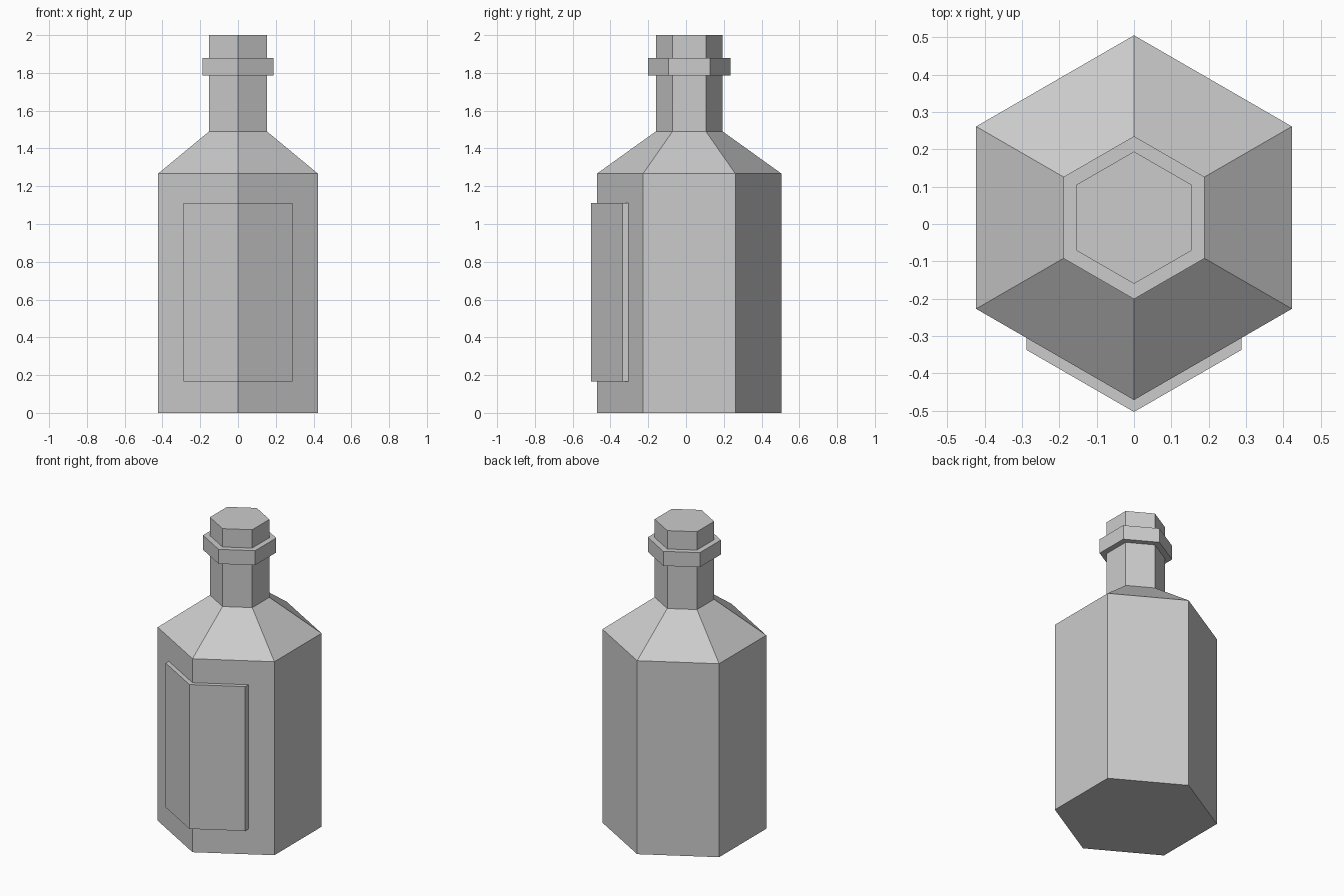
import bpy, bmesh, math

if "Cube" in bpy.data.objects:
    bpy.data.objects.remove(bpy.data.objects["Cube"])

CY = 0.017  # hexagon axis, offset so the label balances the depth


def finish(name, bm):
    bmesh.ops.recalc_face_normals(bm, faces=bm.faces)
    mesh = bpy.data.meshes.new(name)
    bm.to_mesh(mesh)
    bm.free()
    obj = bpy.data.objects.new(name, mesh)
    bpy.context.collection.objects.link(obj)
    return obj


def hex_loft(name, profile):
    """Stack hexagonal rings given as (radius, z), capped at both ends."""
    bm = bmesh.new()
    rings = []
    for r, z in profile:
        angles = [math.radians(60 * i - 90) for i in range(6)]
        rings.append([bm.verts.new((r * math.cos(a), CY + r * math.sin(a), z)) for a in angles])
    for lo, hi in zip(rings, rings[1:]):
        for i in range(6):
            j = (i + 1) % 6
            bm.faces.new((lo[i], lo[j], hi[j], hi[i]))
    bm.faces.new(rings[0])
    bm.faces.new(rings[-1])
    return finish(name, bm)


# Bottle: body, sloped shoulder, neck, collar and mouth in one profile
hex_loft("bottle", [
    (0.488, 0), (0.488, 1.267), (0.177, 1.49), (0.177, 1.785),
    (0.218, 1.785), (0.218, 1.88), (0.177, 1.88), (0.177, 2.0),
])

# Label: folded panel wrapped round the front edge
bm = bmesh.new()
w, slope = 0.288, math.tan(math.radians(30))
front, back = -0.503, -0.470
outline = [(-w, front + w * slope), (0, front), (w, front + w * slope),
           (w, back + w * slope), (0, back), (-w, back + w * slope)]
face = bm.faces.new([bm.verts.new((x, y, 0.165)) for x, y in outline])
ext = bmesh.ops.extrude_face_region(bm, geom=[face])
top = [v for v in ext["geom"] if isinstance(v, bmesh.types.BMVert)]
bmesh.ops.translate(bm, verts=top, vec=(0, 0, 0.945))
finish("label", bm)
